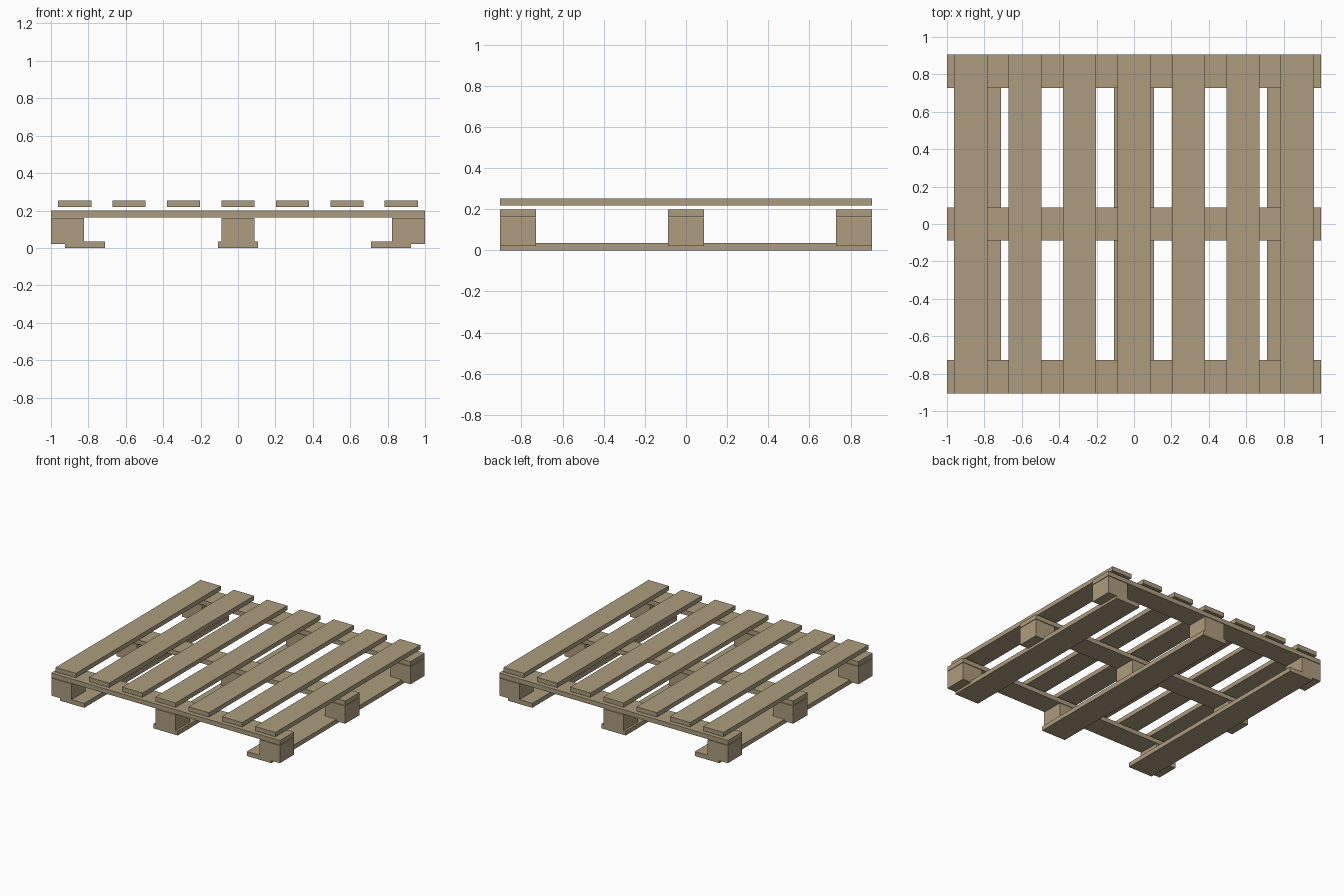
import bpy

default_cube = bpy.data.objects.get("Cube")
if default_cube:
    bpy.data.objects.remove(default_cube, do_unlink=True)

# Bare wood
WOOD = (0.42, 0.335, 0.21, 1.0)
wood = bpy.data.materials.new("pale_wood")
wood.use_nodes = True
wood.diffuse_color = WOOD
shader = wood.node_tree.nodes["Principled BSDF"]
shader.inputs["Base Color"].default_value = WOOD
shader.inputs["Roughness"].default_value = 0.9


def board(name, x, y, z_low, z_high, width, depth):
    """Add a square-edged piece of timber between two heights."""
    bpy.ops.mesh.primitive_cube_add(size=1, location=(x, y, (z_low + z_high) / 2))
    piece = bpy.context.object
    piece.name = name
    piece.scale = (width, depth, z_high - z_low)
    bpy.ops.object.transform_apply(location=False, rotation=False, scale=True)
    piece.data.materials.append(wood)
    return piece


PLANK = 0.177          # width of slats, stringers and blocks
LENGTH = 1.81          # front to back
ROW_Y = (LENGTH - PLANK) / 2
BLOCK_X = (2 - PLANK) / 2

# Seven deck slats running front to back
for i in range(7):
    board(f"deck_slat_{i + 1}", (i - 3) * 0.291, 0, 0.218, 0.253, PLANK, LENGTH)

for row, side_y in (("front", -1), ("middle", 0), ("back", 1)):
    # Cross boards under the deck
    board(f"{row}_cross_board", 0, side_y * ROW_Y, 0.163, 0.199, 2, PLANK)
    # Spacer blocks
    for column, side_x in (("right", -1), ("centre", 0), ("left", 1)):
        board(f"{row}_{column}_block", side_x * BLOCK_X, side_y * ROW_Y,
              0.02, 0.159, PLANK, PLANK)

# Wide bottom runners, the outer ones set inward
for column, side_x in (("right", -1), ("centre", 0), ("left", 1)):
    board(f"{column}_runner", side_x * 0.818, 0, 0, 0.035, 0.213, LENGTH)
